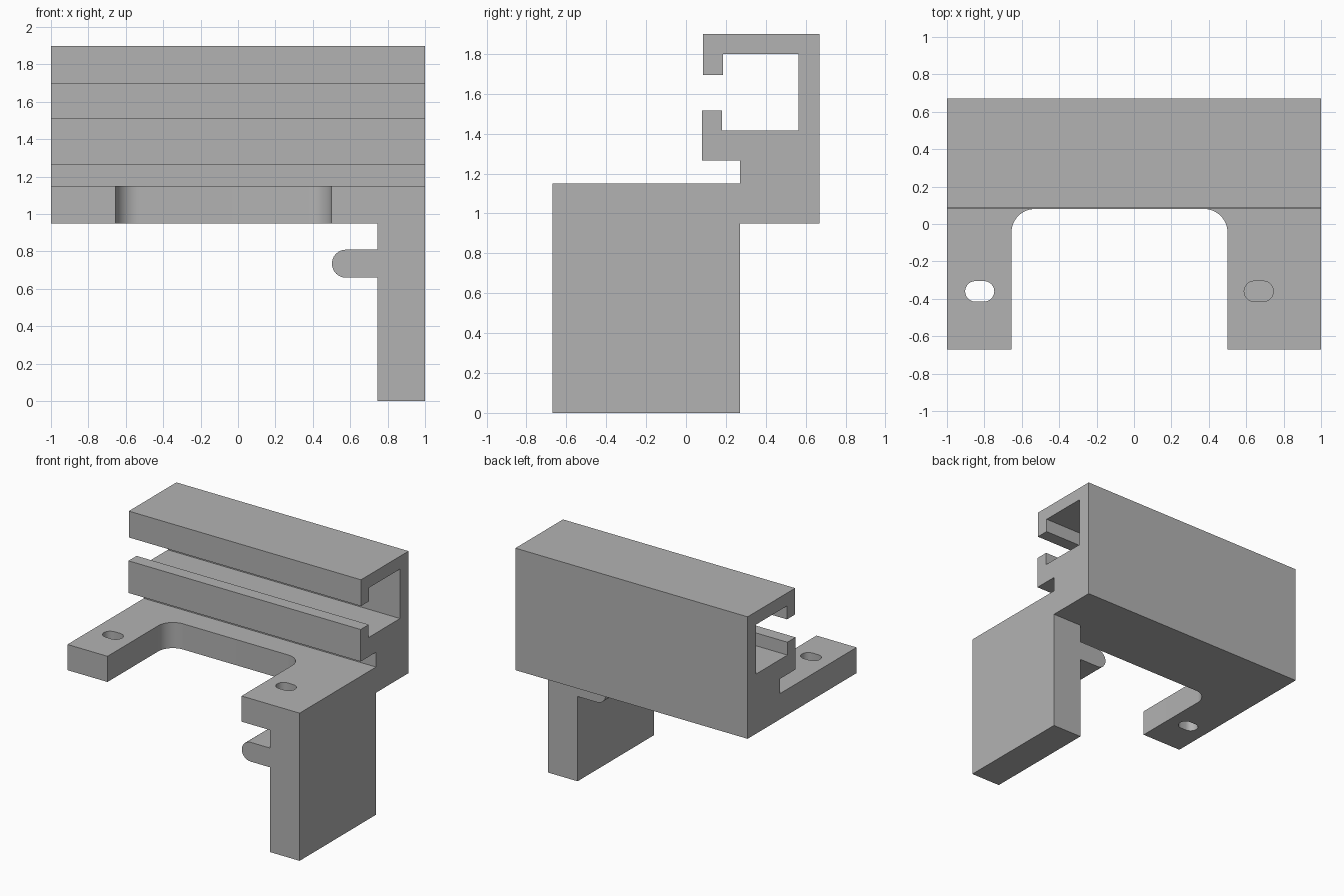
import bpy, bmesh, math
from mathutils import Vector

cube = bpy.data.objects.get("Cube")
if cube:
    bpy.data.objects.remove(cube, do_unlink=True)

grey = bpy.data.materials.new("plain grey")
grey.use_nodes = True
grey.diffuse_color = (0.45, 0.45, 0.45, 1)
grey.node_tree.nodes["Principled BSDF"].inputs["Base Color"].default_value = grey.diffuse_color


def prism(name, outline, axis, start, end):
    """Extrude a 2D outline along an axis; outline uses the other two axes in order."""
    bm = bmesh.new()
    verts = []
    for a, b in outline:
        co = [a, b]
        co.insert(axis, start)
        verts.append(bm.verts.new(co))
    face = bm.faces.new(verts)
    moved = bmesh.ops.extrude_face_region(bm, geom=[face])["geom"]
    shift = Vector((0, 0, 0))
    shift[axis] = end - start
    bmesh.ops.translate(bm, vec=shift, verts=[g for g in moved if isinstance(g, bmesh.types.BMVert)])
    bmesh.ops.recalc_face_normals(bm, faces=bm.faces)
    mesh = bpy.data.meshes.new(name)
    bm.to_mesh(mesh)
    bm.free()
    mesh.materials.append(grey)
    obj = bpy.data.objects.new(name, mesh)
    bpy.context.collection.objects.link(obj)
    return obj


def arc(cx, cy, r, a0, a1, n=12):
    angles = [math.radians(a0 + (a1 - a0) * i / n) for i in range(n + 1)]
    return [(cx + r * math.cos(a), cy + r * math.sin(a)) for a in angles]


def combine(target, other, operation):
    mod = target.modifiers.new("combine", 'BOOLEAN')
    mod.operation, mod.solver, mod.object = operation, 'EXACT', other
    bpy.context.view_layer.objects.active = target
    bpy.ops.object.modifier_apply(modifier=mod.name)
    bpy.data.objects.remove(other, do_unlink=True)


front, step, back = -0.67, 0.27, 0.67
low, high = 0.95, 1.15

# Slotted rail running the full width
body = prism("bracket_body", [
    (step, low), (back, low), (back, 1.9), (0.085, 1.9), (0.085, 1.695),
    (0.185, 1.695), (0.185, 1.8), (0.565, 1.8), (0.565, 1.415), (0.18, 1.415),
    (0.18, 1.515), (0.08, 1.515), (0.08, 1.265), (step, 1.265)], 0, -1, 1)

# U-shaped mounting plate with rounded inner corners
r = 0.125
plate = prism("mounting_plate",
              [(-1, front), (-0.655, front)]
              + arc(-0.655 + r, 0.08 - r, r, 180, 90)
              + arc(0.5 - r, 0.08 - r, r, 90, 0)
              + [(0.5, front), (1, front), (1, 0.4), (-1, 0.4)], 2, low, high)

# Oblong screw slots
for x in (-0.825, 0.667):
    slot = prism("slot_cutter", arc(x + 0.023, -0.36, 0.055, -90, 90)
                 + arc(x - 0.023, -0.36, 0.055, 90, 270), 2, low - 0.05, high + 0.05)
    combine(plate, slot, 'DIFFERENCE')

# Side leg with a round-nosed ledge, kept clear of the screw slot
leg = prism("side_leg", [(1, 0), (1, low + 0.1), (0.8, low + 0.1), (0.8, low), (0.745, low), (0.745, 0.81)]
            + arc(0.577, 0.735, 0.075, 90, 270) + [(0.745, 0.66), (0.745, 0)], 1, front, step)

combine(body, plate, 'UNION')
combine(body, leg, 'UNION')

# Crisp edges, smooth rounds
bpy.ops.object.select_all(action='DESELECT')
body.select_set(True)
bpy.context.view_layer.objects.active = body
bpy.ops.object.shade_smooth_by_angle(angle=math.radians(30))
